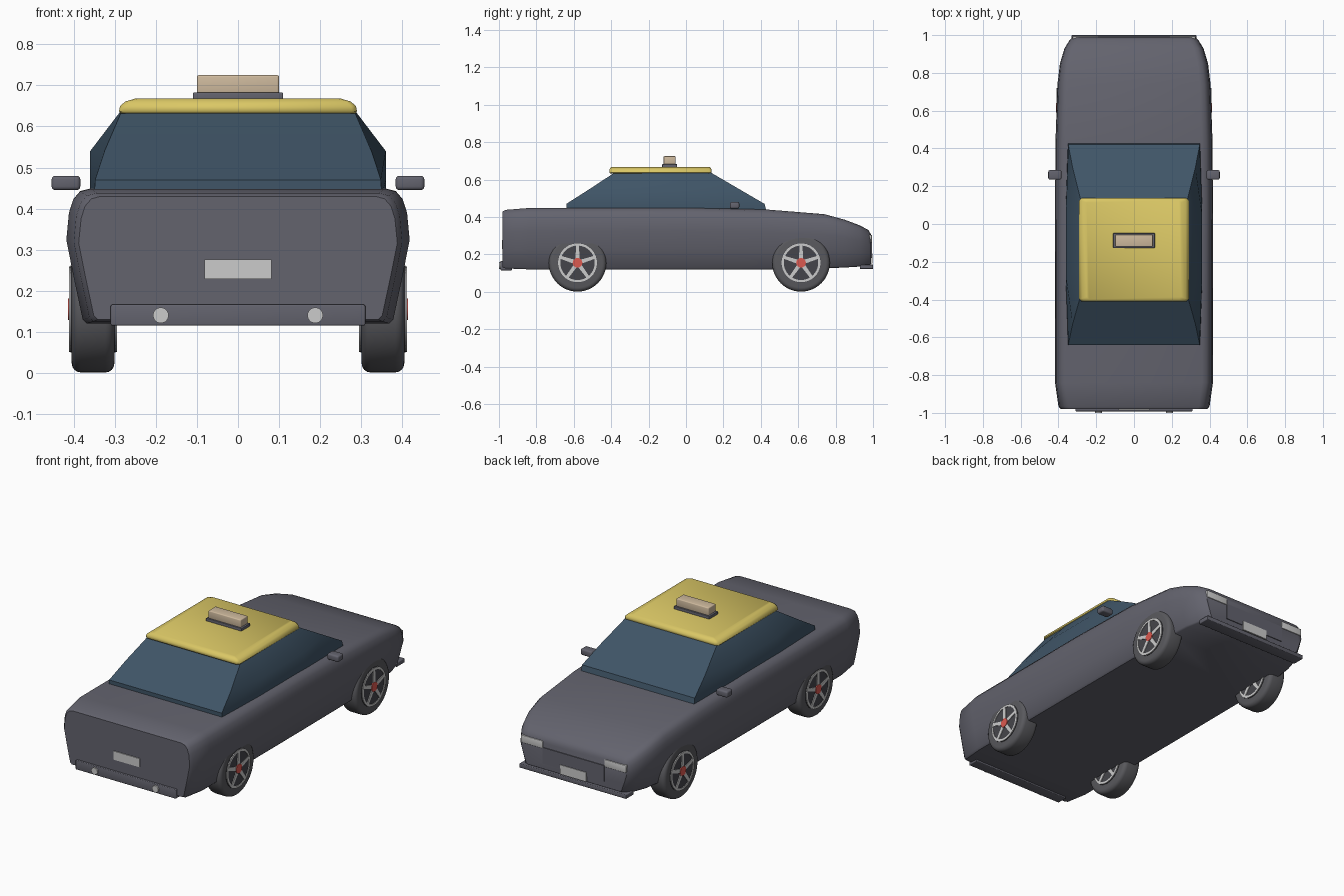
import bpy, bmesh, math
from mathutils import Matrix

cube = bpy.data.objects.get("Cube")
if cube:
    bpy.data.objects.remove(cube, do_unlink=True)


def material(name, r, g, b):
    m = bpy.data.materials.new(name)
    m.use_nodes = True
    m.diffuse_color = (r, g, b, 1)
    m.node_tree.nodes["Principled BSDF"].inputs["Base Color"].default_value = (r, g, b, 1)
    return m


PAINT = material("grey paint", .125, .125, .155)
GLASS = material("blue glass", .05, .09, .135)
YELLOW = material("yellow roof", .70, .57, .13)
CREAM = material("cream sign", .62, .49, .34)
SILVER = material("silver", .60, .60, .60)
RED = material("red hub", .72, .10, .08)
RUBBER = material("tyre rubber", .10, .10, .11)
DARK = material("dark wheel", .06, .06, .07)


def finish(name, bm, mat, angle=40):
    bmesh.ops.recalc_face_normals(bm, faces=bm.faces)
    mesh = bpy.data.meshes.new(name)
    bm.to_mesh(mesh)
    bm.free()
    ob = bpy.data.objects.new(name, mesh)
    bpy.context.collection.objects.link(ob)
    mesh.materials.append(mat)
    bpy.ops.object.select_all(action='DESELECT')
    ob.select_set(True)
    bpy.context.view_layer.objects.active = ob
    bpy.ops.object.shade_smooth_by_angle(angle=math.radians(angle))
    return ob


def loft(name, rings, mat, angle=40):
    """Skin equal-length closed rings and cap both ends."""
    bm = bmesh.new()
    rows = [[bm.verts.new(p) for p in ring] for ring in rings]
    for a, b in zip(rows, rows[1:]):
        for i in range(len(a)):
            j = (i + 1) % len(a)
            bm.faces.new((a[i], a[j], b[j], b[i]))
    bm.faces.new(rows[0])
    bm.faces.new(rows[-1])
    return finish(name, bm, mat, angle)


def box(name, x, y, z, mat, bevel=0.0):
    """Box from (min, max) ranges with rounded edges."""
    bm = bmesh.new()
    bmesh.ops.create_cube(bm, size=1)
    for v in bm.verts:
        v.co = [r[0] + (c + .5) * (r[1] - r[0]) for c, r in zip(v.co, (x, y, z))]
    if bevel:
        bmesh.ops.bevel(bm, geom=bm.edges[:], offset=bevel, segments=3,
                        profile=.5, affect='EDGES')
    return finish(name, bm, mat)


def disc(name, centre, radius, depth, axis, mat, bevel=0.0, sides=32):
    """Cylinder along the X or Y axis."""
    bm = bmesh.new()
    turn = Matrix.Rotation(math.pi / 2, 4, 'Y' if axis == 'X' else 'X')
    bmesh.ops.create_cone(bm, cap_ends=True, segments=sides, radius1=radius,
                          radius2=radius, depth=depth,
                          matrix=Matrix.Translation(centre) @ turn)
    if bevel:
        rims = [e for e in bm.edges if any(len(f.verts) > 4 for f in e.link_faces)]
        bmesh.ops.bevel(bm, geom=rims, offset=bevel, segments=4,
                        profile=.5, affect='EDGES')
    return finish(name, bm, mat)


# Body shell: one half section scaled along the length
half = [(.88, 0), (.905, .03), (.955, .33), (1, .62), (.985, .82),
        (.96, .92), (.92, .98), (.86, 1)]
stations = [  # y, bottom, top, half width
    (-.98, .13, .43, .388), (-.965, .125, .438, .40), (-.84, .12, .448, .418),
    (0, .12, .449, .418), (.43, .12, .44, .416), (.74, .125, .415, .405),
    (.85, .13, .385, .392), (.93, .135, .355, .368), (.975, .14, .33, .34),
    (.99, .15, .305, .325)]
rings = []
for y, low, top, w in stations:
    side = [(w * u, y, low + (top - low) * t) for u, t in half]
    rings.append(side + [(-px, py, pz) for px, py, pz in reversed(side)])
loft("body", rings, PAINT)

# Glass cabin with bowed sides
rings = []
for z, y0, y1, corner, middle in [(.43, -.64, .43, .35, .36), (.47, -.64, .42, .348, .36),
                                  (.54, -.53, .30, .325, .36), (.645, -.37, .12, .28, .28)]:
    ya, yb = y0 + (y1 - y0) * .3, y0 + (y1 - y0) * .7
    side = [(corner, y0, z), (middle, ya, z), (middle, yb, z), (corner, y1, z)]
    rings.append(side + [(-px, py, pz) for px, py, pz in reversed(side)])
loft("cabin_glass", rings, GLASS, 30)

# Yellow roof panel with a rounded top edge
rings = []
for z, dx, dy in [(.632, .004, .004), (.637, 0, 0), (.65, .003, 0), (.661, .016, .004), (.668, .04, .012)]:
    x, y0, y1, c = .29 - dx, -.41 + dy, .137 - dy, .012
    side = [(x - c, y0, z), (x, y0 + c, z), (x, y1 - c, z), (x - c, y1, z)]
    rings.append(side + [(-px, py, pz) for px, py, pz in reversed(side)])
loft("roof", rings, YELLOW, 50)

# Roof sign
box("sign_base", (-.11, .11), (-.127, -.048), (.66, .683), PAINT, .003)
box("sign", (-.10, .10), (-.12, -.056), (.68, .725), CREAM, .005)

# Bumpers and fittings on the -y end
box("tail_bumper", (-.31, .31), (-.992, -.93), (.115, .166), PAINT, .004)
box("tail_number_plate", (-.081, .081), (-.985, -.976), (.228, .276), SILVER)

# Bumper, grille and plate on the +y end
box("nose_bumper", (-.33, .33), (.93, 1.0), (.122, .146), PAINT, .004)
box("grille_panel", (-.19, .19), (.98, .9945), (.18, .27), PAINT)
box("nose_number_plate", (-.081, .081), (.985, .998), (.152, .204), SILVER)

# Paired fittings
for s, label in ((-1, "right"), (1, "left")):
    disc("tail_lamp_" + label, (s * .188, -.99, .14), .019, .02, 'Y', SILVER)
    box("headlight_" + label, sorted((s * .19, s * .325)), (.955, .994),
        (.264, .305), SILVER, .003)
    box("mirror_" + label, sorted((s * .384, s * .454)), (.235, .285),
        (.445, .48), PAINT, .009)


def rim(name, x, y, z):
    """Outer ring and five tapered spokes as one flat part."""
    bm = bmesh.new()
    steps, thick = 40, .005
    flat = []
    circle = [[bm.verts.new((0, r * math.cos(k * math.tau / steps),
                             r * math.sin(k * math.tau / steps)))
               for k in range(steps)] for r in (.092, .104)]
    for k in range(steps):
        j = (k + 1) % steps
        flat.append(bm.faces.new((circle[0][k], circle[0][j], circle[1][j], circle[1][k])))
    for k in range(5):
        a = math.pi / 2 + k * math.tau / 5
        c, s = math.cos(a), math.sin(a)
        corners = [(.015, -.011), (.095, -.008), (.095, .008), (.015, .011)]
        flat.append(bm.faces.new([bm.verts.new((0, r * c - w * s, r * s + w * c))
                                  for r, w in corners]))
    out = bmesh.ops.extrude_face_region(bm, geom=flat, use_keep_orig=True)
    for v in out["geom"]:
        if isinstance(v, bmesh.types.BMVert):
            v.co.x += thick
    bmesh.ops.translate(bm, verts=bm.verts, vec=(x - thick / 2, y, z))
    finish(name, bm, SILVER, 30)


# Wheels
for s, label in ((-1, "right"), (1, "left")):
    for y, end in ((-.58, "tail"), (.615, "nose")):
        tag = f"_{end}_{label}"
        z = .155
        disc("tyre" + tag, (s * .353, y, z), .154, .104, 'X', RUBBER, .022, 48)
        for x, part in ((.406, "outer"), (.30, "inner")):
            disc(f"wheel_disc_{part}" + tag, (s * x, y, z), .106, .004, 'X', DARK)
            rim(f"rim_{part}" + tag, s * (x + (.003 if x > .35 else -.003)), y, z)
        disc("hub" + tag, (s * .409, y, z), .026, .01, 'X', RED, 0, 16)
